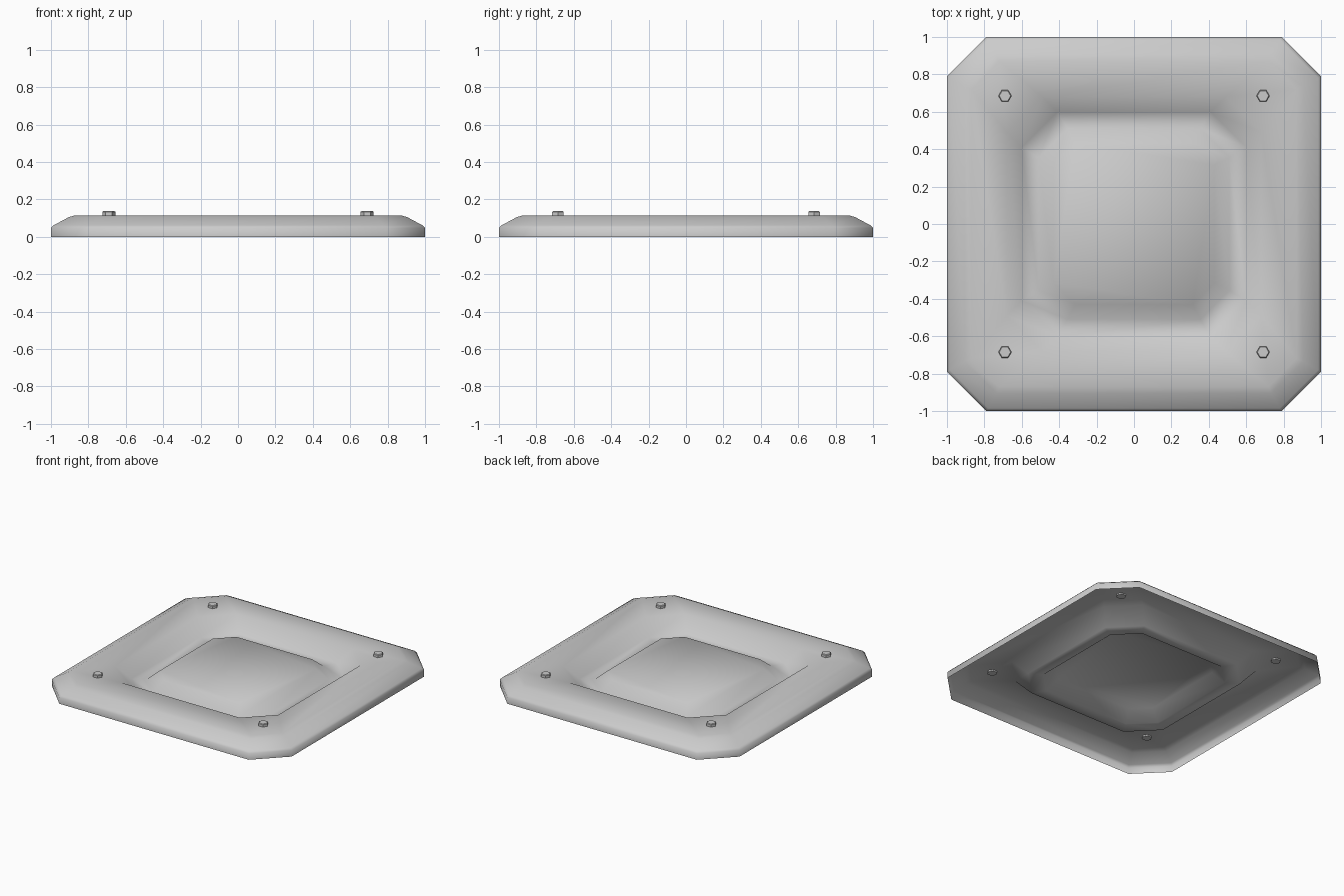
import bpy
import bmesh
from mathutils import Matrix

cube = bpy.data.objects.get("Cube")
if cube:
    bpy.data.objects.remove(cube, do_unlink=True)

grey = bpy.data.materials.new("light grey")
grey.use_nodes = True
colour = (0.6, 0.6, 0.6, 1)
grey.diffuse_color = colour
grey.node_tree.nodes["Principled BSDF"].inputs["Base Color"].default_value = colour


def finish(bm, name):
    """Turn a bmesh into a named grey object."""
    mesh = bpy.data.meshes.new(name)
    bm.to_mesh(mesh)
    bm.free()
    mesh.materials.append(grey)
    obj = bpy.data.objects.new(name, mesh)
    bpy.context.collection.objects.link(obj)
    return obj


def octagon(bm, half, corner, z):
    """Square ring with cut corners, counter-clockwise from above."""
    h, c = half, corner
    points = [(h, -c), (h, c), (c, h), (-c, h), (-h, c), (-h, -c), (-c, -h), (c, -h)]
    return [bm.verts.new((x, y, z)) for x, y in points]


# Pressed sheet panel, open underneath: half width, corner start, height
profile = [
    (1.0, 0.79, 0.0),      # bottom of rim wall
    (1.0, 0.79, 0.047),    # top of rim wall
    (0.985, 0.78, 0.062),
    (0.905, 0.735, 0.105),
    (0.87, 0.72, 0.115),   # outer edge of flat border
    (0.68, 0.49, 0.115),   # lip of groove
    (0.60, 0.41, 0.015),   # groove floor, outer
    (0.51, 0.355, 0.015),  # groove floor, inner
    (0.43, 0.315, 0.085),  # raised centre
]
bm = bmesh.new()
rings = [octagon(bm, *step) for step in profile]
for low, high in zip(rings, rings[1:]):
    for i in range(8):
        j = (i + 1) % 8
        bm.faces.new((low[i], low[j], high[j], high[i]))
bm.faces.new(rings[-1])
for face in bm.faces:
    face.smooth = True
finish(bm, "pressed_panel")

# Hexagonal bolt heads, one near each corner
for side, x in (("left", 0.69), ("right", -0.69)):
    for end, y in (("front", -0.685), ("back", 0.685)):
        bm = bmesh.new()
        bmesh.ops.create_cone(bm, cap_ends=True, segments=6, radius1=0.035,
                              radius2=0.035, depth=0.032,
                              matrix=Matrix.Translation((x, y, 0.121))
                              @ Matrix.Rotation(1.5708, 4, "Z"))
        top = [e for e in bm.edges if all(v.co.z > 0.13 for v in e.verts)]
        bmesh.ops.bevel(bm, geom=top, offset=0.004, segments=1, affect="EDGES")
        finish(bm, f"{side}_{end}_bolt")
